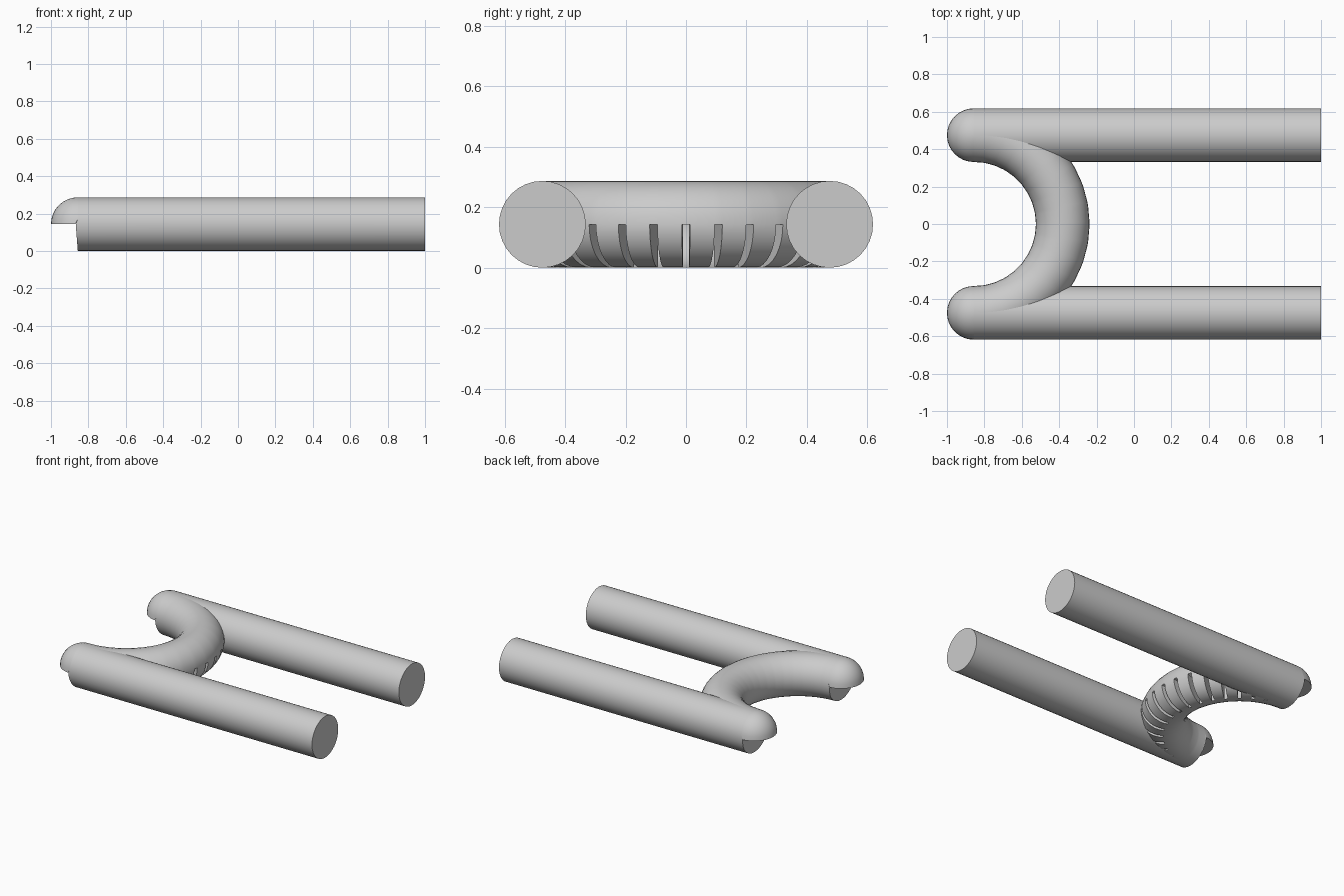
import bpy, bmesh
from math import sin, cos, pi, radians
from mathutils import Vector

cube = bpy.data.objects.get("Cube")
if cube:
    bpy.data.objects.remove(cube, do_unlink=True)

R, r = 0.475, 0.1435      # arch radius, tube radius
X0, X1 = -0.8565, 1.0     # arch centre / back of rails, front of rails
N = 32                    # sides of every tube
Q = N // 4

grey = bpy.data.materials.new("light_grey")
grey.use_nodes = True
grey.diffuse_color = (0.6, 0.6, 0.6, 1)
grey.node_tree.nodes["Principled BSDF"].inputs["Base Color"].default_value = (0.6, 0.6, 0.6, 1)


def finish(bm, name):
    mesh = bpy.data.meshes.new(name)
    bm.to_mesh(mesh)
    bm.free()
    mesh.materials.append(grey)
    ob = bpy.data.objects.new(name, mesh)
    bpy.context.collection.objects.link(ob)
    bpy.ops.object.select_all(action='DESELECT')
    ob.select_set(True)
    bpy.context.view_layer.objects.active = ob
    bpy.ops.object.shade_smooth_by_angle(angle=radians(35))


def rail(name, y):
    # round bar whose lower back end leans slightly outwards
    bm = bmesh.new()
    back, front = [], []
    for i in range(N):
        a = 2 * pi * i / N
        z = r * sin(a)
        lean = 0.011 * (1 + z / r) if z < 0.001 else 0
        back.append(bm.verts.new((X0 - lean, y + r * cos(a), r + z)))
        front.append(bm.verts.new((X1, y + r * cos(a), r + z)))
    for i in range(N):
        j = (i + 1) % N
        bm.faces.new((back[i], back[j], front[j], front[i]))
    bm.faces.new(front)
    bm.faces.new(back[N // 2:] + [back[0]])
    bm.faces.new(back[:N // 2 + 1])
    bmesh.ops.recalc_face_normals(bm, faces=bm.faces)
    finish(bm, name)


def dome(name, y):
    # quarter ball over the back end, with a flat underside
    bm = bmesh.new()
    bmesh.ops.create_uvsphere(bm, u_segments=N, v_segments=N // 2, radius=r)
    for normal in ((1, 0, 0), (0, 0, -1)):
        geom = bm.verts[:] + bm.edges[:] + bm.faces[:]
        bmesh.ops.bisect_plane(bm, geom=geom, dist=1e-5, plane_co=(0, 0, 0),
                               plane_no=normal, clear_outer=True)
    rim = sorted((v for v in bm.verts if abs(v.co.z) < 1e-4), key=lambda v: v.co.y)
    ledge = bm.faces.new(rim)
    ledge.normal_update()
    if ledge.normal.z > 0:
        ledge.normal_flip()
    bmesh.ops.translate(bm, verts=bm.verts, vec=Vector((X0, y, r)))
    finish(bm, name)


def arch(name):
    # half ring with narrow slots through its lower outer quarter
    bm = bmesh.new()
    angles = [-90.0]
    for k in range(-8, 9):
        angles += [k * 10 - 1.2, k * 10 + 1.2]
    angles.append(90.0)

    def point(t, radius, z):
        return bm.verts.new((X0 + radius * cos(t), radius * sin(t), r + z))

    rings, cores = [], []
    for deg in angles:
        t = radians(deg)
        rings.append([point(t, R + r * cos(2 * pi * i / N), r * sin(2 * pi * i / N))
                      for i in range(N)])
        cores.append(t)
    for s in range(len(rings) - 1):
        a, b = rings[s], rings[s + 1]
        slot = s % 2 == 1
        for i in range(N):
            if slot and i >= N - Q:
                continue
            j = (i + 1) % N
            bm.faces.new((a[i], b[i], b[j], a[j]))
        # side walls of each slot
        if slot:
            for ring, t, flip in ((a, cores[s], True), (b, cores[s + 1], False)):
                wall = ring[N - Q:] + [ring[0], point(t, R, 0)]
                bm.faces.new(wall[::-1] if flip else wall)
    finish(bm, name)


for side, y in (("left", R), ("right", -R)):
    rail("rail_" + side, y)
    dome("end_dome_" + side, y)
arch("slotted_arch")
